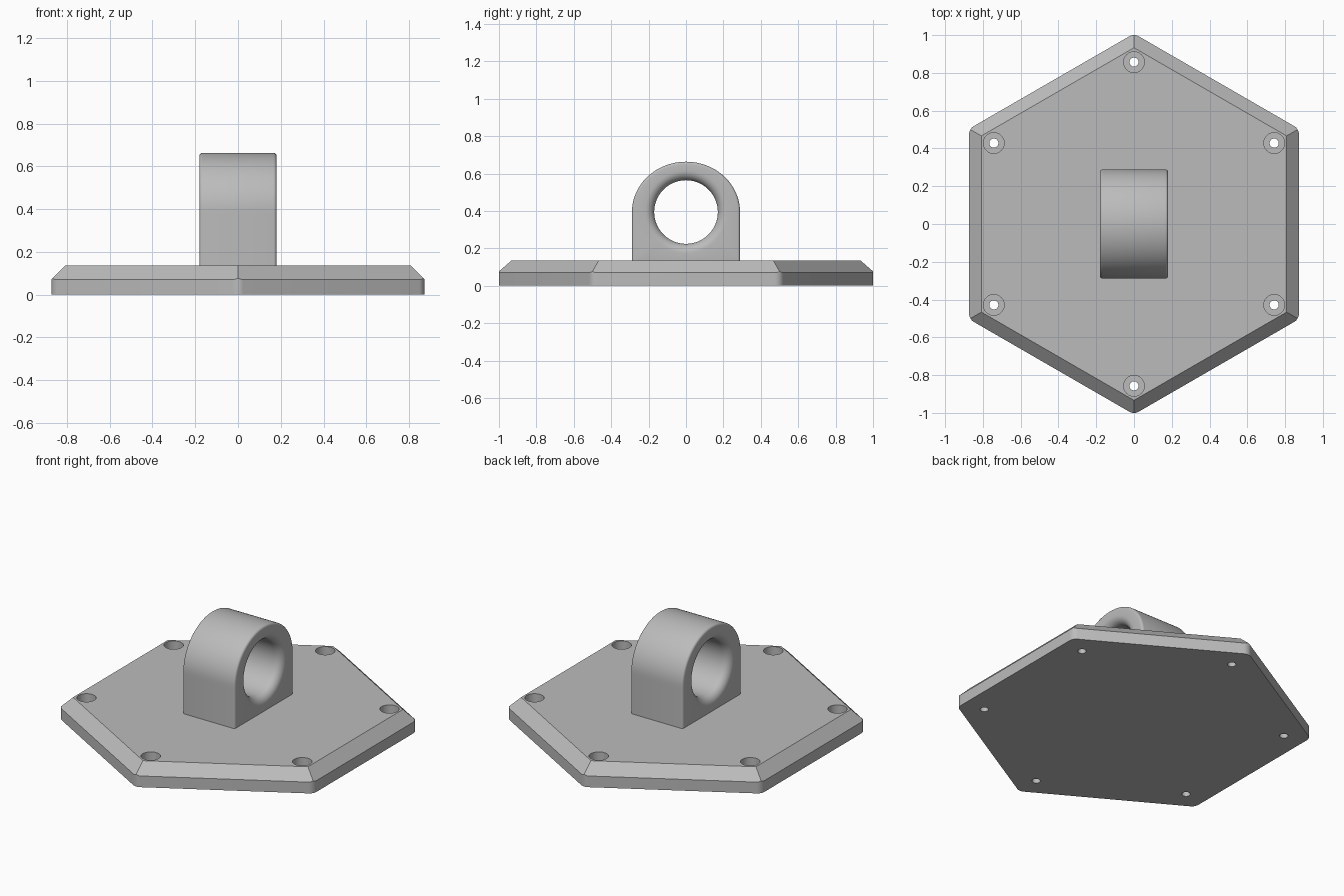
import bpy, bmesh
from math import sin, cos, pi, radians

cube = bpy.data.objects.get("Cube")
if cube:
    bpy.data.objects.remove(cube, do_unlink=True)

grey = bpy.data.materials.new("plain grey")
grey.use_nodes = True
grey.diffuse_color = (0.5, 0.5, 0.5, 1)
grey.node_tree.nodes["Principled BSDF"].inputs["Base Color"].default_value = (0.5, 0.5, 0.5, 1)


def make_object(name, bm):
    bmesh.ops.recalc_face_normals(bm, faces=bm.faces)
    mesh = bpy.data.meshes.new(name)
    bm.to_mesh(mesh)
    bm.free()
    obj = bpy.data.objects.new(name, mesh)
    bpy.context.collection.objects.link(obj)
    mesh.materials.append(grey)
    return obj


def loft(bm, rings, closed=False):
    """Skin rings of points; cap the ends, or join last ring to first."""
    loops = [[bm.verts.new(p) for p in ring] for ring in rings]
    pairs = list(zip(loops, loops[1:]))
    if closed:
        pairs.append((loops[-1], loops[0]))
    else:
        bm.faces.new(loops[0])
        bm.faces.new(loops[-1])
    for a, b in pairs:
        for i in range(len(a)):
            j = (i + 1) % len(a)
            bm.faces.new((a[i], a[j], b[j], b[i]))


def circle(radius, z, sides, cx=0, cy=0):
    return [(cx + radius * cos(2 * pi * i / sides + pi / 2),
             cy + radius * sin(2 * pi * i / sides + pi / 2), z) for i in range(sides)]


def rounded_hexagon(radius, fillet, z, steps=8):
    points = []
    centre = radius - fillet / cos(pi / 6)
    for k in range(6):
        mid = pi / 2 + k * pi / 3
        for s in range(steps + 1):
            a = mid + (s / steps - 0.5) * pi / 3
            points.append((centre * cos(mid) + fillet * cos(a),
                           centre * sin(mid) + fillet * sin(a), z))
    return points


def boolean(target, cutter, operation):
    mod = target.modifiers.new(operation.title(), 'BOOLEAN')
    mod.operation = operation
    mod.solver = 'EXACT'
    mod.object = cutter
    bpy.ops.object.select_all(action='DESELECT')
    bpy.context.view_layer.objects.active = target
    target.select_set(True)
    bpy.ops.object.modifier_apply(modifier=mod.name)
    bpy.data.objects.remove(cutter, do_unlink=True)


def smooth(obj):
    bpy.ops.object.select_all(action='DESELECT')
    bpy.context.view_layer.objects.active = obj
    obj.select_set(True)
    bpy.ops.object.shade_smooth_by_angle(angle=radians(25))


# Base plate: chamfered hexagon
TOP, RADIUS = 0.135, 1.008
bm = bmesh.new()
loft(bm, [circle(RADIUS, 0, 6), circle(RADIUS, 0.07, 6), circle(0.933, TOP, 6)])
plate = make_object("base_plate", bm)

# Rounded upright corners
bm = bmesh.new()
loft(bm, [rounded_hexagon(RADIUS, 0.05, -0.1), rounded_hexagon(RADIUS, 0.05, 0.3)])
boolean(plate, make_object("corner_cutter", bm), 'INTERSECT')

# Six counterbored screw holes
bm = bmesh.new()
for k in range(6):
    a = pi / 2 + k * pi / 3
    x, y = 0.857 * cos(a), 0.857 * sin(a)
    loft(bm, [circle(r, z, 32, x, y) for r, z in
              ((0.024, -0.1), (0.024, 0.07), (0.055, 0.07), (0.055, 0.3))])
boolean(plate, make_object("screw_hole_cutter", bm), 'DIFFERENCE')
smooth(plate)

# Lug: arched block with a flared eye running along x
HALF, WIDE, RISE, EYE, CENTRE = 0.18, 0.289, 0.269, 0.17, 0.394
FLARE, EDGE, SIDES, STEPS = 0.05, 0.014, 96, 8


def arch(x, inset):
    ring = []
    for i in range(SIDES):
        a = 2 * pi * i / SIDES
        c, s = cos(a), sin(a)
        if i <= SIDES // 2:
            y, z = (WIDE - inset) * c, (RISE - inset) * s
        else:
            reach = (WIDE - inset) / max(abs(c), abs(s))
            y, z = reach * c, reach * s
        ring.append((x, y, CENTRE + z))
    return ring


def eye(x, radius):
    return [(x, radius * cos(2 * pi * i / SIDES),
             CENTRE + radius * sin(2 * pi * i / SIDES)) for i in range(SIDES)]


rounding = [pi / 2 * s / 4 for s in range(5)]
flaring = [pi / 2 * s / STEPS for s in range(STEPS + 1)]
half = [(HALF - EDGE + EDGE * sin(t), EDGE * (1 - cos(t)), arch) for t in rounding]
half += [(HALF - FLARE + FLARE * cos(t), EYE + FLARE * (1 - sin(t)), eye) for t in flaring]
rings = [shape(x, size) for x, size, shape in half]
rings += [shape(-x, size) for x, size, shape in reversed(half)]
bm = bmesh.new()
loft(bm, rings, closed=True)
smooth(make_object("eye_lug", bm))
